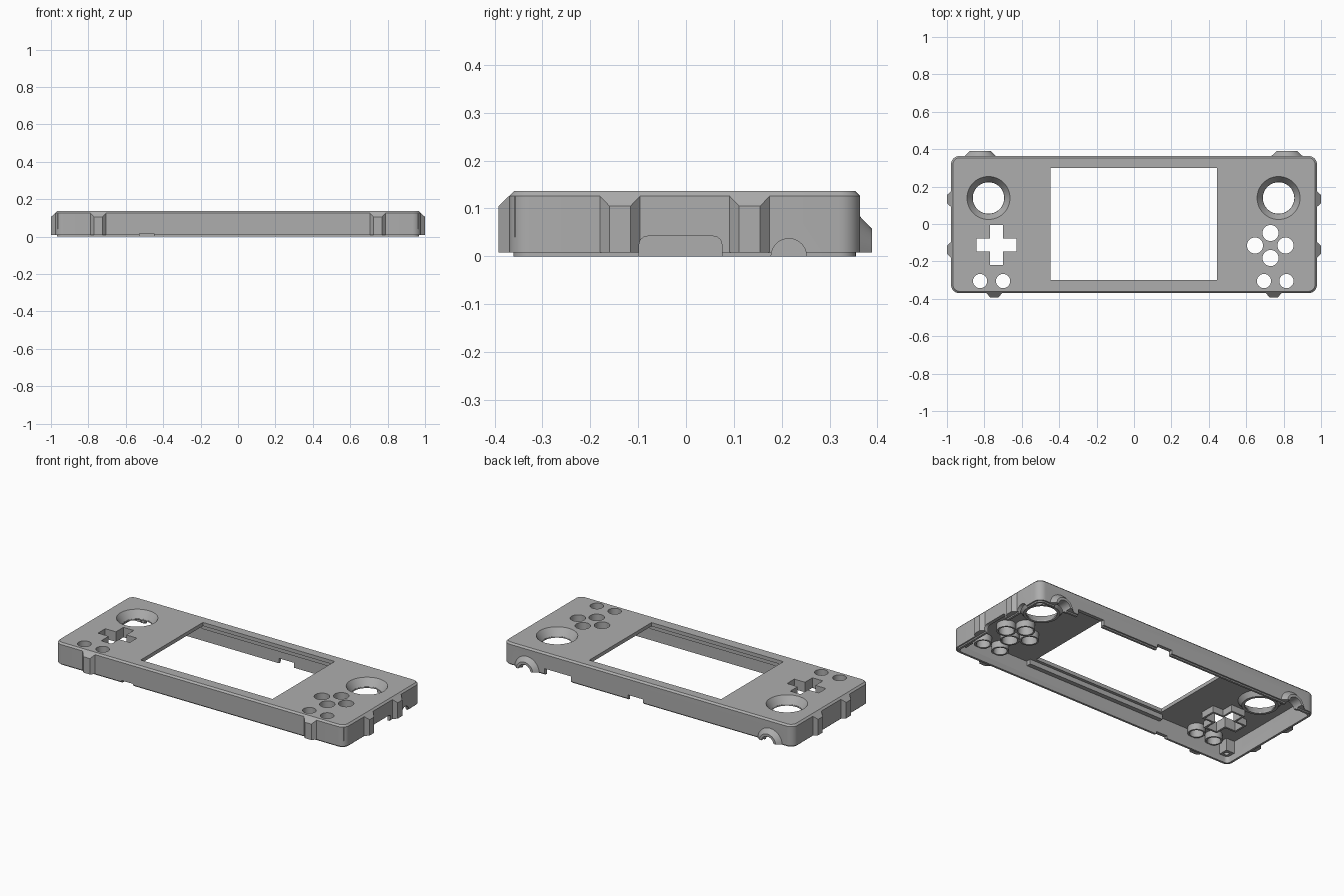
import bpy, bmesh, math
from mathutils import Matrix, Vector

old = bpy.data.objects.get("Cube")
if old:
    bpy.data.objects.remove(old, do_unlink=True)

HALF_X, FRONT, BACK = 0.978, -0.37, 0.364
WALL, CEILING, RIM, TOP = 0.022, 0.114, 0.008, 0.136

grey = bpy.data.materials.new("shell grey")
grey.use_nodes = True
grey.diffuse_color = (0.42, 0.42, 0.42, 1)
grey.node_tree.nodes["Principled BSDF"].inputs["Base Color"].default_value = (0.42, 0.42, 0.42, 1)


def finish(name, bm):
    bmesh.ops.recalc_face_normals(bm, faces=bm.faces)
    mesh = bpy.data.meshes.new(name)
    bm.to_mesh(mesh)
    bm.free()
    mesh.materials.append(grey)
    obj = bpy.data.objects.new(name, mesh)
    bpy.context.collection.objects.link(obj)
    return obj


def box(x0, x1, y0, y1, z0, z1):
    bm = bmesh.new()
    size = Matrix.Diagonal((x1 - x0, y1 - y0, z1 - z0, 1))
    centre = Matrix.Translation(((x0 + x1) / 2, (y0 + y1) / 2, (z0 + z1) / 2))
    bmesh.ops.create_cube(bm, size=1, matrix=centre @ size)
    return finish("box", bm)


def cone(x, y, z0, z1, r0, r1, sides=40):
    bm = bmesh.new()
    bmesh.ops.create_cone(bm, cap_ends=True, segments=sides, radius1=r0, radius2=r1, depth=z1 - z0,
                          matrix=Matrix.Translation((x, y, (z0 + z1) / 2)))
    return finish("cone", bm)


def hull(points):
    bm = bmesh.new()
    for p in points:
        bm.verts.new(p)
    bmesh.ops.convex_hull(bm, input=bm.verts)
    return finish("hull", bm)


def rounded_stack(name, levels, radius=0.045, steps=8):
    """Loft rounded rectangles given as (inset, height)."""
    bm = bmesh.new()
    loops = []
    for inset, z in levels:
        r = radius - inset
        loop = []
        for k, (sx, sy) in enumerate(((1, 1), (-1, 1), (-1, -1), (1, -1))):
            cx = sx * (HALF_X - radius)
            cy = BACK - radius if sy > 0 else FRONT + radius
            for i in range(steps + 1):
                a = (k + i / steps) * math.pi / 2
                loop.append(bm.verts.new((cx + r * math.cos(a), cy + r * math.sin(a), z)))
        loops.append(loop)
    for a, b in zip(loops, loops[1:]):
        for i in range(len(a)):
            j = (i + 1) % len(a)
            bm.faces.new((a[i], a[j], b[j], b[i]))
    bm.faces.new(loops[0])
    bm.faces.new(loops[-1])
    return finish(name, bm)


def combine(target, part, operation):
    mod = target.modifiers.new(operation, 'BOOLEAN')
    mod.operation, mod.solver, mod.object = operation, 'EXACT', part
    bpy.context.view_layer.objects.active = target
    bpy.ops.object.modifier_apply(modifier=mod.name)
    bpy.data.objects.remove(part, do_unlink=True)


def add(part):
    combine(shell, part, 'UNION')


def cut(part):
    combine(shell, part, 'DIFFERENCE')


# Hollow shell with a chamfered top and a stepped lower lip
shell = rounded_stack("console_front_shell",
                      [(0.009, 0), (0.009, RIM), (0, RIM), (0, TOP - 0.01), (0.01, TOP)])
cut(rounded_stack("cavity", [(WALL, -0.02), (WALL, CEILING)]))


# Tapered ribs on the sides and the front
def rib(origin, out, along):
    points = []
    for depth, half, z in ((-0.01, 0.042, 0.126), (0, 0.042, 0.126), (0.022, 0.022, 0.105)):
        for s in (-1, 1):
            p = Vector(origin) + Vector(out) * depth + Vector(along) * half * s
            points += [p + Vector((0, 0, RIM)), p + Vector((0, 0, z))]
    add(hull(points))


for side in (-1, 1):
    for y in (-0.138, 0.133):
        rib((side * HALF_X, y, 0), (side, 0, 0), (0, 1, 0))
    rib((side * 0.747, FRONT, 0), (0, -1, 0), (1, 0, 0))

# Half-round lugs on the back
LUGS = (-0.822, 0.818)
for x in LUGS:
    points = []
    for y, r in ((0.325, 0.06), (0.348, 0.083), (BACK, 0.083), (0.389, 0.057)):
        start = math.asin(RIM / r)
        for i in range(21):
            a = start + (math.pi - 2 * start) * i / 20
            points.append((x + r * math.cos(a), y, r * math.sin(a)))
    add(hull(points))

# Button, stick and pad positions
sticks = [(-0.778, 0.139), (0.773, 0.139)]
buttons = [(0.73, -0.048, 0.043), (0.647, -0.115, 0.043), (0.81, -0.115, 0.043), (0.73, -0.182, 0.043)]
buttons += [(x, -0.305, 0.038) for x in (-0.823, -0.70, 0.695, 0.815)]
PAD_X, PAD_Y, ARM, HALF = -0.735, -0.112, 0.107, 0.035


def pad_bars(grow, z0, z1):
    for a, b in ((ARM + grow, HALF + grow), (HALF + grow, ARM + grow)):
        yield box(PAD_X - a, PAD_X + a, PAD_Y - b, PAD_Y + b, z0, z1)


# Collars, rails and corner bosses under the face
for x, y in sticks:
    add(cone(x, y, 0.084, 0.125, 0.1, 0.128))
for x, y, r in buttons:
    add(cone(x, y, 0.075, 0.125, r + 0.01, r + 0.01))
for bar in pad_bars(0.012, 0.075, 0.125):
    add(bar)
for y0, y1 in ((-0.345, -0.318), (0.318, 0.34)):
    add(box(-0.47, 0.47, y0, y1, 0.085, 0.125))
for side in (-1, 1):
    x0, x1 = sorted((side * 0.9, side * 0.965))
    add(box(x0, x1, FRONT + 0.012, FRONT + 0.08, 0.04, 0.125))
    cut(cone(side * 0.925, FRONT + 0.05, 0.02, 0.1, 0.014, 0.014, 20))

# Openings through the face
cut(box(-0.447, 0.443, -0.30, 0.30, 0.03, 0.2))
for x, y in sticks:
    cut(cone(x, y, 0.092, TOP + 0.0001, 0.085, 0.115, 64))
    cut(cone(x, y, 0.05, 0.2, 0.084, 0.084, 64))
for x, y, r in buttons:
    cut(cone(x, y, 0.04, 0.2, r, r))
for bar in pad_bars(0, 0.04, 0.2):
    cut(bar)

# Half-round holes through the lugs
for x in LUGS:
    ring = [(x + 0.042 * math.cos(a), y, 0.042 * math.sin(a))
            for y in (0.3, 0.41) for a in (math.tau * i / 32 for i in range(32))]
    cut(hull(ring))

# Port notches in the right wall, the back wall and the front rim
port = []
for x in (0.93, 1.05):
    for s, y in ((-1, -0.098), (1, 0.075)):
        port.append((x, y, -0.02))
        for i in range(7):
            a = math.pi / 2 * i / 6
            port.append((x, y + s * 0.018 * (math.cos(a) - 1), 0.024 + 0.018 * math.sin(a)))
cut(hull(port))
cut(hull([(x, 0.215 + 0.037 * math.cos(a), 0.037 * math.sin(a))
          for x in (0.93, 1.05) for a in (math.tau * i / 32 for i in range(32))]))
cut(box(0.52, 0.70, 0.325, 0.42, -0.02, 0.04))
cut(box(0.037, 0.137, 0.325, 0.42, -0.02, 0.03))
cut(box(-0.527, -0.45, -0.42, -0.34, -0.02, 0.016))

# Smooth the round parts and keep the edges crisp
bpy.ops.object.select_all(action='DESELECT')
shell.select_set(True)
bpy.context.view_layer.objects.active = shell
bpy.ops.object.shade_smooth_by_angle(angle=math.radians(25))
